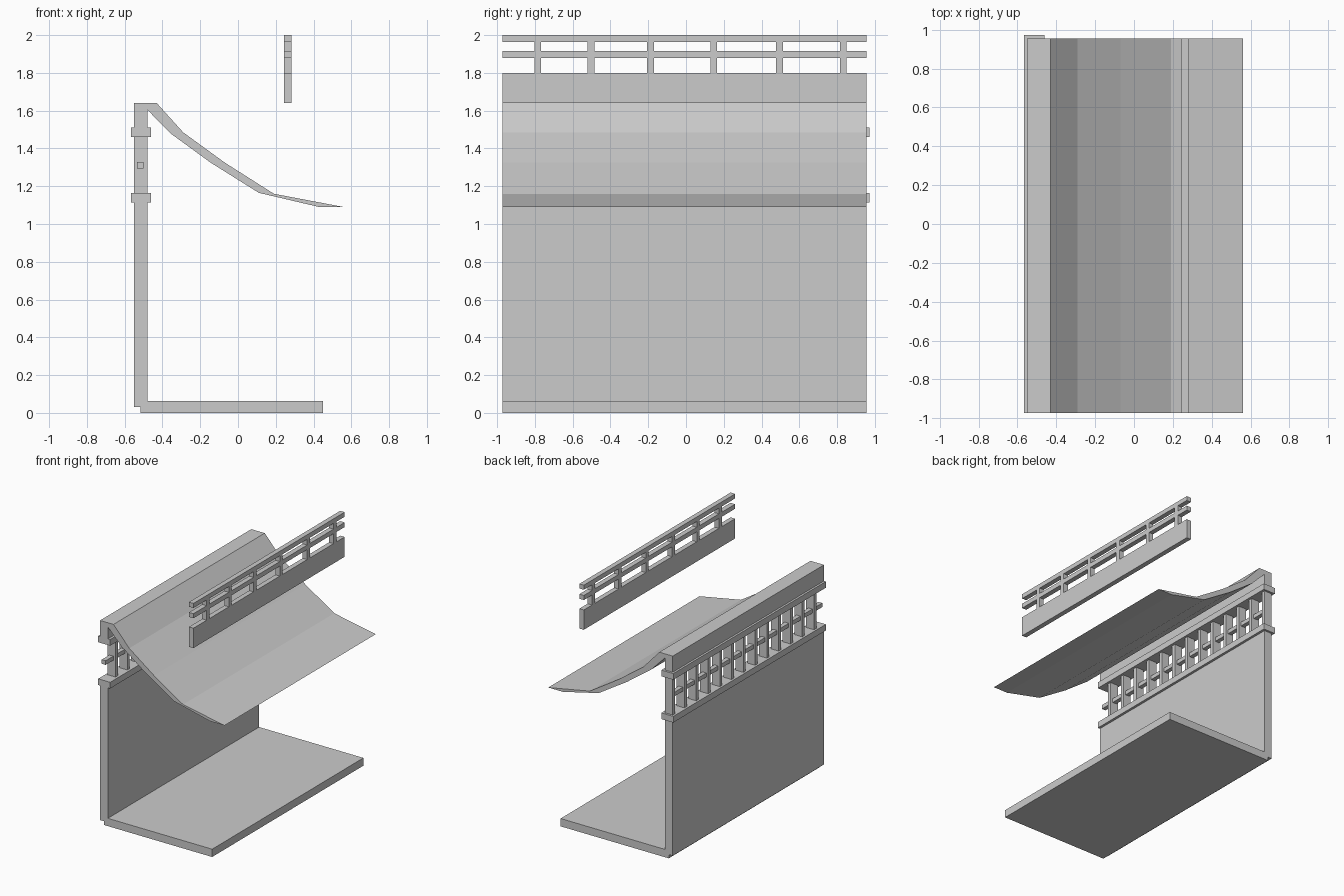
import bpy, bmesh

if "Cube" in bpy.data.objects:
    bpy.data.objects.remove(bpy.data.objects["Cube"])

Y0, Y1 = -0.972, 0.955


def add_mesh(name, bm):
    bmesh.ops.recalc_face_normals(bm, faces=bm.faces)
    me = bpy.data.meshes.new(name)
    bm.to_mesh(me)
    bm.free()
    ob = bpy.data.objects.new(name, me)
    bpy.context.collection.objects.link(ob)
    return ob


def extrude_profile(name, pts, y0=Y0, y1=Y1):
    """Extrude a closed x/z profile along y."""
    bm = bmesh.new()
    face = bm.faces.new([bm.verts.new((x, y0, z)) for x, z in pts])
    res = bmesh.ops.extrude_face_region(bm, geom=[face])
    verts = [v for v in res["geom"] if isinstance(v, bmesh.types.BMVert)]
    bmesh.ops.translate(bm, verts=verts, vec=(0, y1 - y0, 0))
    return add_mesh(name, bm)


def box(name, x0, x1, z0, z1, y0=Y0, y1=Y1):
    return extrude_profile(name, [(x0, z0), (x1, z0), (x1, z1), (x0, z1)], y0, y1)


# Floor and wall
box("floor", -0.515, 0.45, 0, 0.063)
box("back_wall", -0.55, -0.48, 0.03, 1.13)

# Window band: two beams, thin middle rail and upright slats
box("lower_beam", -0.567, -0.46, 1.115, 1.165, Y0, 0.972)
box("upper_beam", -0.567, -0.46, 1.46, 1.51, Y0, 0.972)
box("middle_rail", -0.535, -0.50, 1.295, 1.328)
for i in range(13):
    y = Y1 - 0.15 * i
    box(f"window_slat_{i + 1}", -0.55, -0.48, 1.16, 1.465, y - 0.03, y)

# Curved roof with the header it hangs from
extrude_profile("roof", [
    (-0.55, 1.64), (-0.43, 1.64), (-0.29, 1.485), (-0.07, 1.325),
    (0.19, 1.16), (0.56, 1.09), (0.43, 1.09), (0.11, 1.165),
    (-0.145, 1.325), (-0.358, 1.48), (-0.48, 1.605), (-0.48, 1.5), (-0.55, 1.5)])

# Floating railing above the roof
X0, X1 = 0.243, 0.283
box("railing_panel", X0, X1, 1.64, 1.80)
box("railing_lower_bar", X0, X1, 1.88, 1.917)
box("railing_top_bar", X0, X1, 1.963, 2.0)
for i, y in enumerate((-0.785, -0.503, -0.188, 0.147, 0.495, 0.832)):
    for z0, z1 in ((1.80, 1.88), (1.917, 1.963)):
        box(f"railing_post_{i + 1}", X0, X1, z0, z1, y - 0.018, y + 0.018)
